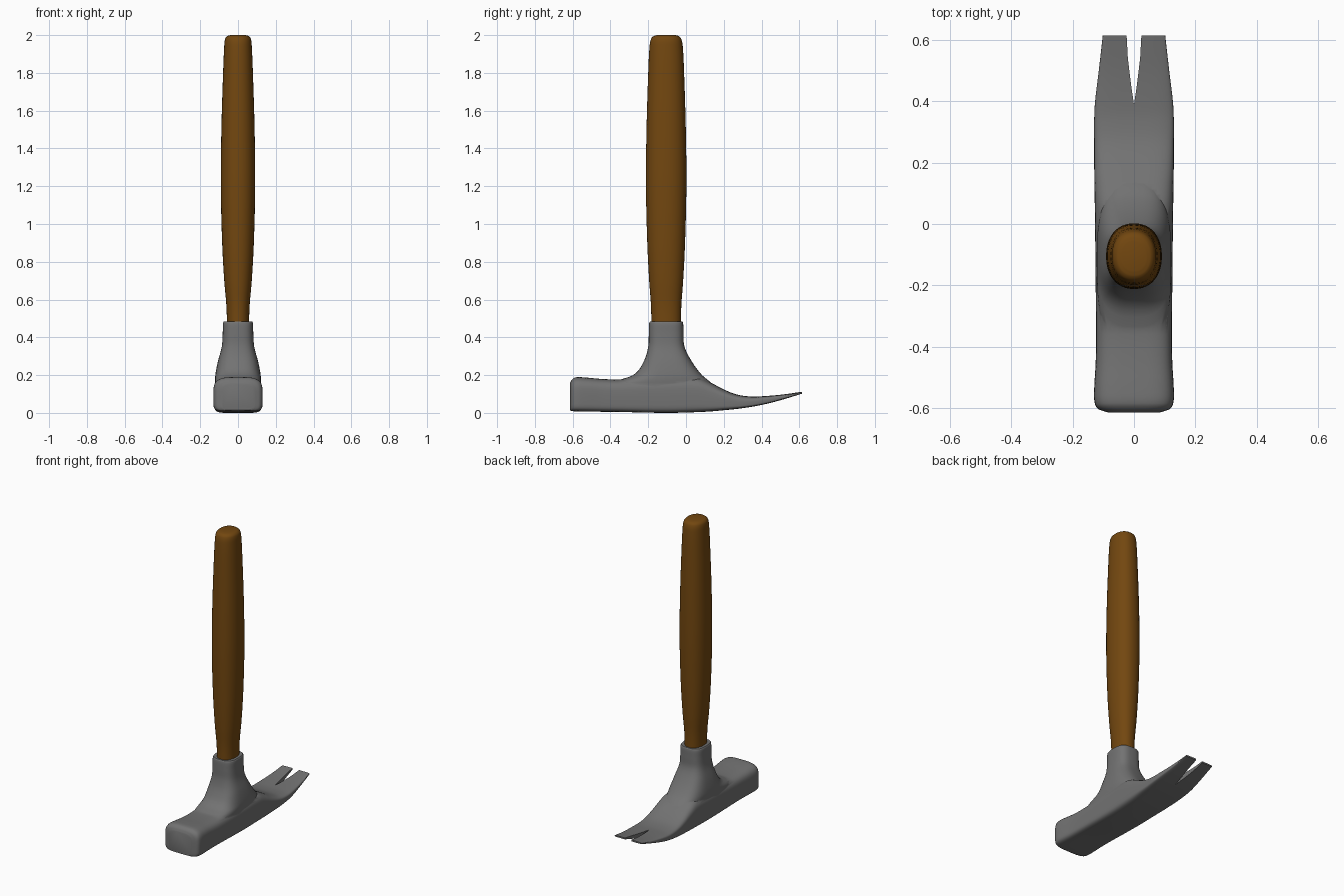
import bpy
import bmesh
from math import cos, sin, pi, copysign

cube = bpy.data.objects.get("Cube")
if cube:
    bpy.data.objects.remove(cube, do_unlink=True)


def material(name, colour):
    mat = bpy.data.materials.new(name)
    mat.use_nodes = True
    mat.diffuse_color = colour
    mat.node_tree.nodes["Principled BSDF"].inputs["Base Color"].default_value = colour
    return mat


def refine(rows, steps):
    """Catmull-Rom interpolation between section rows."""
    result = []
    last = len(rows) - 1
    for i in range(last):
        a, b, c, d = (rows[max(0, min(last, i + k))] for k in (-1, 0, 1, 2))
        lo, hi = b[0], c[0]
        for s in range(steps):
            t = s / steps
            row = [lo + (hi - lo) * t]
            for j in range(1, len(b)):
                # Slopes respect uneven spacing between sections
                m0 = (c[j] - a[j]) / (c[0] - a[0]) * (hi - lo)
                m1 = (d[j] - b[j]) / (d[0] - b[0]) * (hi - lo)
                h = t * t * (3 - 2 * t)
                row.append(b[j] * (1 - h) + c[j] * h
                           + m0 * t * (1 - t) ** 2 - m1 * t * t * (1 - t))
            result.append(row)
    return result + [list(rows[-1])]


def ring(low, high, half_width, upper, lower, sides=48):
    """Rounded outline: across = x, along = the other axis."""
    points = []
    for i in range(sides):
        a = 2 * pi * i / sides
        power = 2 / (upper if sin(a) >= 0 else lower)
        across = copysign(abs(cos(a)) ** power, cos(a)) * half_width
        along = copysign(abs(sin(a)) ** power, sin(a)) * (high - low) / 2
        points.append((across, along + (low + high) / 2))
    return points


def make_object(name, bm, mat):
    bmesh.ops.recalc_face_normals(bm, faces=bm.faces)
    mesh = bpy.data.meshes.new(name)
    bm.to_mesh(mesh)
    bm.free()
    obj = bpy.data.objects.new(name, mesh)
    bpy.context.collection.objects.link(obj)
    if mat:
        mesh.materials.append(mat)
    return obj


def loft(name, rows, axis, mat, upper, lower, steps=4):
    """Rows are (position, low, high, half width) along the axis."""
    bm = bmesh.new()
    rings = []
    for pos, low, high, half in refine(rows, steps):
        outline = ring(low, high, half, upper, lower)
        rings.append([bm.verts.new((x, v, pos) if axis == "Z" else (x, pos, v))
                      for x, v in outline])
    for r, s in zip(rings, rings[1:]):
        for i in range(len(r)):
            k = (i + 1) % len(r)
            bm.faces.new((r[i], r[k], s[k], s[i]))
    bm.faces.new(rings[0])
    bm.faces.new(rings[-1])
    return make_object(name, bm, mat)


def activate(obj):
    bpy.ops.object.select_all(action="DESELECT")
    obj.select_set(True)
    bpy.context.view_layer.objects.active = obj


def boolean(target, other, operation):
    activate(target)
    mod = target.modifiers.new(operation.title(), "BOOLEAN")
    mod.operation = operation
    mod.solver = "EXACT"
    mod.object = other
    bpy.ops.object.modifier_apply(modifier=mod.name)
    bpy.data.objects.remove(other, do_unlink=True)


def smooth(obj, degrees):
    activate(obj)
    bpy.ops.object.shade_smooth_by_angle(angle=degrees * pi / 180)


steel = material("grey steel", (0.17, 0.17, 0.17, 1))
wood = material("brown wood", (0.17, 0.063, 0.005, 1))

# Handle: oval grip swelling in the middle with a rounded end
centre = -0.105
grip = [(0.4, 0.058, 0.078), (0.56, 0.061, 0.08), (0.7, 0.073, 0.09),
        (0.9, 0.084, 0.1), (1.2, 0.091, 0.107), (1.5, 0.088, 0.104),
        (1.8, 0.079, 0.095), (1.94, 0.073, 0.088), (1.98, 0.068, 0.08),
        (1.995, 0.056, 0.066), (2, 0.04, 0.048)]
handle = loft("handle", [(z, centre - d, centre + d, w) for z, w, d in grip],
              "Z", wood, 2.2, 2.2)
smooth(handle, 50)

# Head: striking face, body and claw lofted front to back
head = loft("hammer_head", [
    (-0.615, 0.014, 0.155, 0.085), (-0.605, 0.01, 0.175, 0.115),
    (-0.585, 0.008, 0.188, 0.128), (-0.54, 0.007, 0.188, 0.13),
    (-0.45, 0.006, 0.18, 0.125), (-0.36, 0.005, 0.177, 0.124),
    (-0.1, 0, 0.19, 0.126), (0.06, 0.004, 0.19, 0.128),
    (0.135, 0.008, 0.158, 0.129), (0.2, 0.014, 0.124, 0.13),
    (0.27, 0.021, 0.097, 0.13), (0.34, 0.031, 0.087, 0.13),
    (0.4, 0.042, 0.088, 0.127), (0.5, 0.067, 0.096, 0.115),
    (0.615, 0.102, 0.112, 0.102)], "Y", steel, 3.6, 7)

# Neck: flared socket rising from the body around the handle
neck = loft("neck", [
    (0.1, -0.42, 0.19, 0.117), (0.16, -0.39, 0.133, 0.121),
    (0.2, -0.28, 0.085, 0.12), (0.27, -0.225, 0.032, 0.107),
    (0.35, -0.2, -0.008, 0.086), (0.42, -0.197, -0.013, 0.081),
    (0.475, -0.195, -0.015, 0.08), (0.483, -0.191, -0.019, 0.076)],
    "Z", steel, 3, 3)
boolean(head, neck, "UNION")

# Claw notch: tapered slot cut through the thin end
bm = bmesh.new()
side = [(0.009, 0.45), (0.02, 0.54), (0.026, 0.65)]
outline = [(0, 0.39)] + side + [(-x, y) for x, y in reversed(side)]
base = bm.faces.new([bm.verts.new((x, y, -0.1)) for x, y in outline])
top = bmesh.ops.extrude_face_region(bm, geom=[base])["geom"]
bmesh.ops.translate(bm, vec=(0, 0, 0.4),
                    verts=[v for v in top if isinstance(v, bmesh.types.BMVert)])
notch = make_object("notch_cutter", bm, None)
notch.hide_render = True
boolean(head, notch, "DIFFERENCE")
smooth(head, 40)
